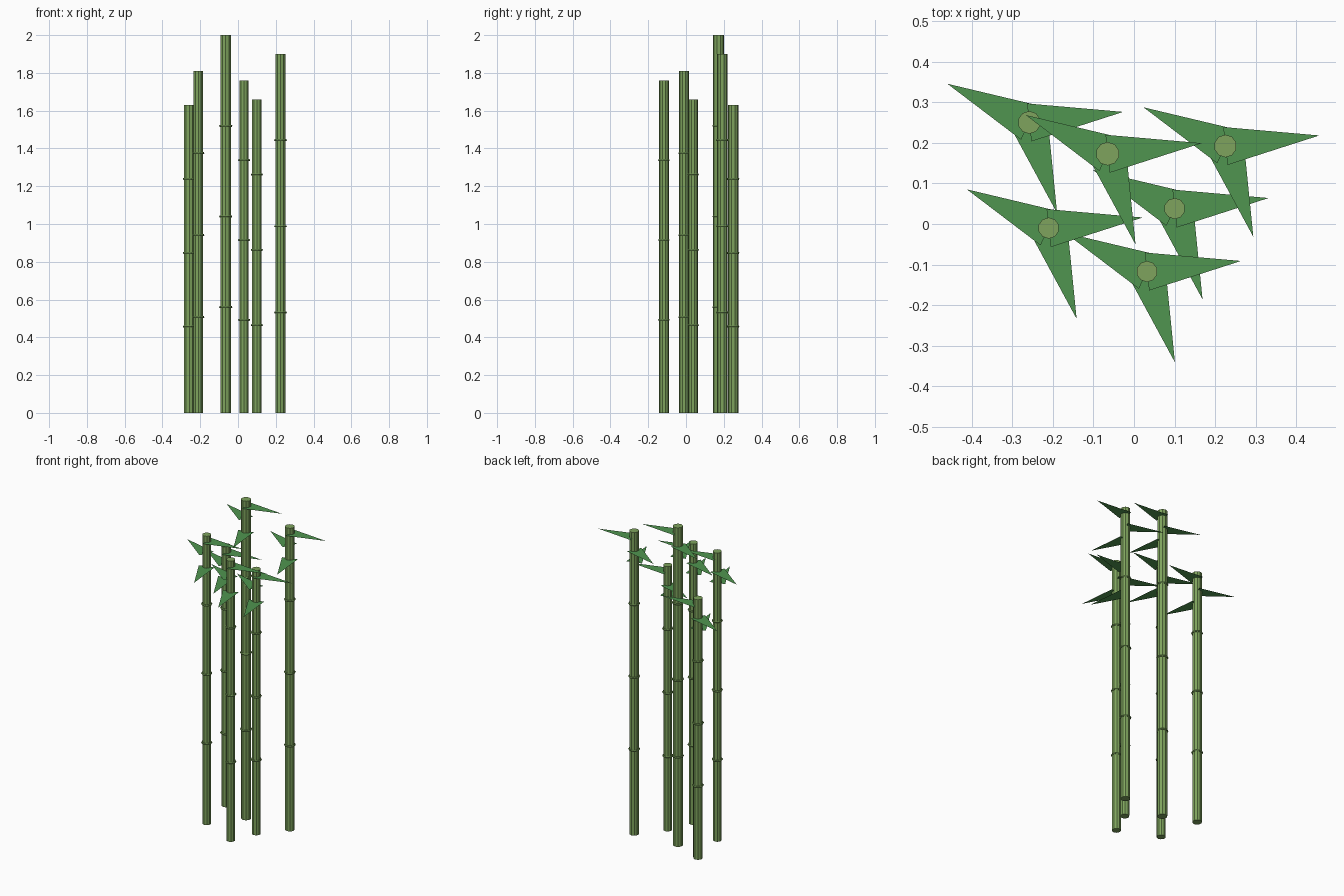
import bpy
from math import cos, sin, pi, radians

cube = bpy.data.objects.get("Cube")
if cube:
    bpy.data.objects.remove(cube)


def material(name, color):
    m = bpy.data.materials.new(name)
    m.use_nodes = True
    m.diffuse_color = (*color, 1)
    m.node_tree.nodes["Principled BSDF"].inputs["Base Color"].default_value = (*color, 1)
    return m


STALK = material("stalk green", (0.21, 0.37, 0.11))
NODE = material("node green", (0.15, 0.28, 0.08))
LEAF = material("leaf green", (0.08, 0.30, 0.08))
SIDES = 10


def finish(name, mat):
    ob = bpy.context.object
    ob.name = name
    ob.data.materials.append(mat)


def stalk(name, x, y, height, radius):
    # Stem
    bpy.ops.mesh.primitive_cylinder_add(vertices=SIDES, radius=radius, depth=height,
                                        location=(x, y, height / 2))
    finish(name + "_stem", STALK)
    # Raised joints up the stem
    for i, part in enumerate((0.28, 0.52, 0.76)):
        bpy.ops.mesh.primitive_torus_add(major_segments=SIDES, minor_segments=6,
                                         major_radius=radius, minor_radius=0.006,
                                         location=(x, y, height * part))
        finish(f"{name}_joint_{i + 1}", NODE)
    # Flat triangular leaves: angle, length, drop below the top
    for i, (angle, length, drop) in enumerate(((6.4, 0.233, 0.04), (154.7, 0.223, 0.12),
                                               (-72.9, 0.234, 0.20))):
        a = radians(angle)
        dx, dy, w = cos(a), sin(a), 0.047
        z = height - drop
        mesh = bpy.data.meshes.new(f"{name}_leaf_{i + 1}")
        mesh.from_pydata([(x + dy * w, y - dx * w, z),
                          (x + dx * length, y + dy * length, z),
                          (x - dy * w, y + dx * w, z)], [], [(0, 1, 2)])
        mesh.materials.append(LEAF)
        bpy.context.collection.objects.link(bpy.data.objects.new(mesh.name, mesh))


# The clump: position, height and thickness of each stalk
for name, x, y, height, radius in (
        ("back_right", -0.258, 0.25, 1.63, 0.028),
        ("right", -0.21, -0.01, 1.81, 0.026),
        ("back", -0.065, 0.173, 2.0, 0.029),
        ("front", 0.032, -0.117, 1.76, 0.026),
        ("centre", 0.10, 0.038, 1.66, 0.026),
        ("back_left", 0.225, 0.192, 1.90, 0.028)):
    stalk(name, x, y, height, radius)
